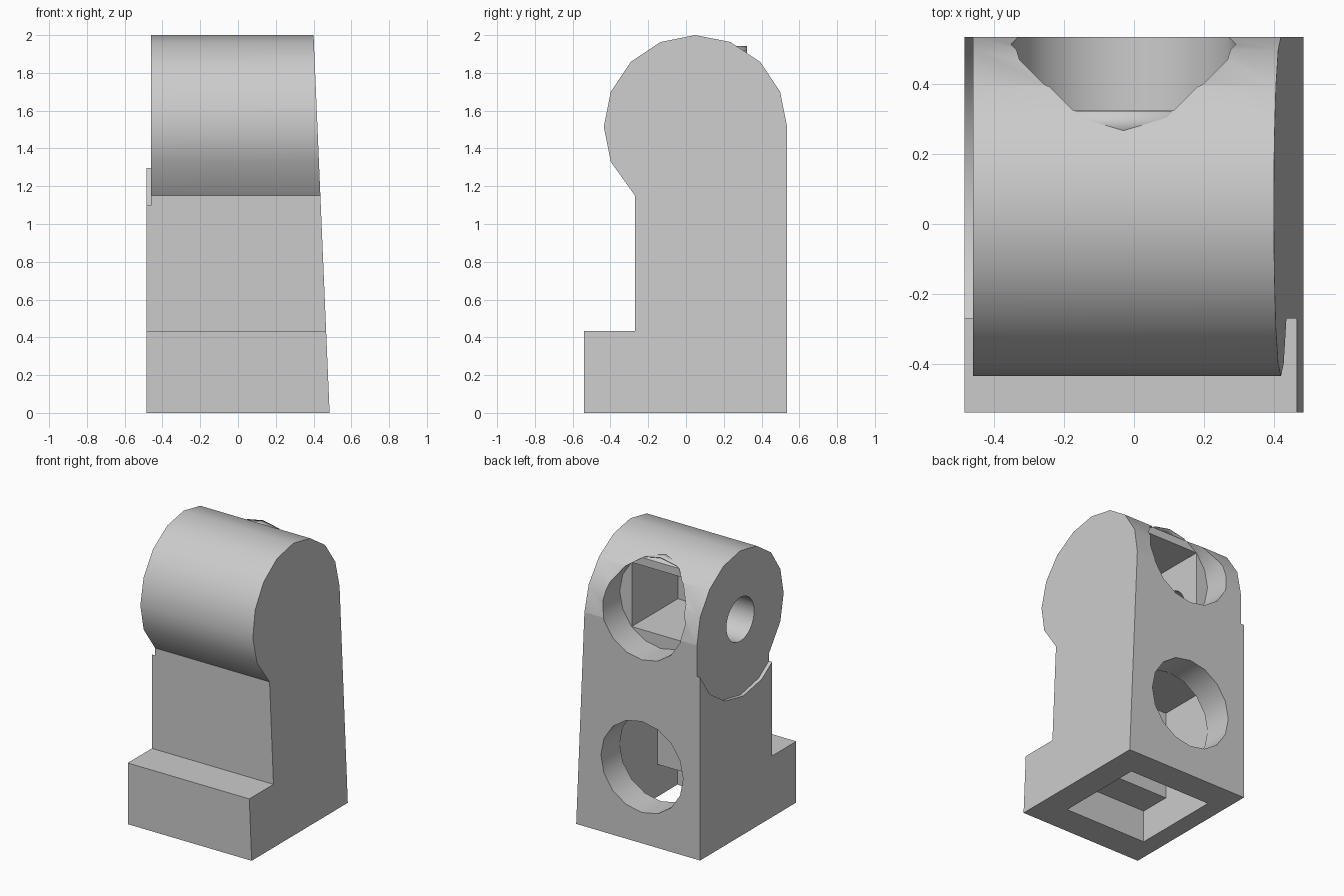
import bpy, bmesh, math
from mathutils import Vector

cube = bpy.data.objects.get("Cube")
if cube:
    bpy.data.objects.remove(cube, do_unlink=True)

# One plain grey for everything
grey = bpy.data.materials.new("light grey")
grey.use_nodes = True
grey.diffuse_color = (0.6, 0.6, 0.6, 1)
grey.node_tree.nodes["Principled BSDF"].inputs["Base Color"].default_value = (0.6, 0.6, 0.6, 1)

HUB = (0.05, 1.515)      # hip joint centre (y, z)
MID = -0.03              # x centre of the hollow
SOCKET = 0.322           # radius of the rear sockets
LOW, HIGH = 0.54, 1.62   # socket heights
STEP = math.pi / 8


def finish(name, bm):
    bmesh.ops.recalc_face_normals(bm, faces=bm.faces)
    mesh = bpy.data.meshes.new(name)
    bm.to_mesh(mesh)
    bm.free()
    mesh.materials.append(grey)
    ob = bpy.data.objects.new(name, mesh)
    bpy.context.collection.objects.link(ob)
    return ob


def prism(name, start, end):
    """Solid between two matching rings of points."""
    bm = bmesh.new()
    a = [bm.verts.new(p) for p in start]
    b = [bm.verts.new(p) for p in end]
    bm.faces.new(a)
    bm.faces.new(b)
    for i in range(len(a)):
        j = (i + 1) % len(a)
        bm.faces.new((a[i], a[j], b[j], b[i]))
    return finish(name, bm)


def ring(cu, cv, r, n=16):
    return [(cu + r * math.cos(2 * math.pi * i / n), cv + r * math.sin(2 * math.pi * i / n))
            for i in range(n)]


def along_x(name, pts, x0, x1):
    return prism(name, [(x0, y, z) for y, z in pts], [(x1, y, z) for y, z in pts])


def along_y(name, pts, y0, y1):
    return prism(name, [(x, y0, z) for x, z in pts], [(x, y1, z) for x, z in pts])


def box(name, half_x, y0, y1, z0, z1):
    a, b = MID - half_x, MID + half_x
    return along_y(name, [(a, z0), (b, z0), (b, z1), (a, z1)], y0, y1)


def cut(target, cutter):
    mod = target.modifiers.new("cut", "BOOLEAN")
    mod.operation = "DIFFERENCE"
    mod.solver = "EXACT"
    mod.object = cutter
    bpy.context.view_layer.update()
    result = bpy.data.meshes.new_from_object(
        target.evaluated_get(bpy.context.evaluated_depsgraph_get()))
    target.modifiers.clear()
    target.data = result
    bpy.data.objects.remove(cutter, do_unlink=True)


# Leg body: toe, shin and rounded hip, with the outer side leaning inward
hip = [(HUB[0] + 0.485 * math.cos(i * STEP), HUB[1] + 0.485 * math.sin(i * STEP)) for i in range(10)]
profile = [(-0.54, 0), (0.535, 0)] + hip + [(-0.27, 1.15), (-0.27, 0.433), (-0.54, 0.433)]
leg = prism("leg", [(-0.485, y, z) for y, z in profile],
            [(0.485 - 0.0425 * z, y, z) for y, z in profile])

# Shallow round recess on the inner side
cut(leg, along_x("recess_cutter", ring(*HUB, 0.535), -0.6, -0.46))

# Hollow shin and toe, open underneath, and hollow hip
cut(leg, box("shin_cutter", 0.325, -0.10, 0.325, -0.1, 0.865))
cut(leg, box("toe_cutter", 0.325, -0.325, 0, -0.1, 0.23))
cut(leg, box("hip_cutter", 0.227, -0.19, 0.33, HIGH - 0.227, HIGH + 0.227))

# Round sockets in the back
for z in (LOW, HIGH):
    cut(leg, along_y("socket_cutter", ring(MID, z, SOCKET), 0.325 if z == HIGH else 0.32, 0.7))

# Pin hole through the inner side
cut(leg, along_x("pin_cutter", ring(*HUB, 0.155, 32), -0.6, -0.2))

# Thin lip where the upper socket breaks through the rounded top
bm = bmesh.new()
arc = [(MID + SOCKET * math.sin(i * STEP), HIGH + SOCKET * math.cos(i * STEP)) for i in range(-2, 3)]
rows = [[bm.verts.new((x, y, z)) for x, z in arc] for y in (0.25, 0.324)]
for i in range(4):
    bm.faces.new((rows[0][i], rows[0][i + 1], rows[1][i + 1], rows[1][i]))
lip = finish("socket_lip", bm)
lip.modifiers.new("thickness", "SOLIDIFY").thickness = 0.004

# Smooth curved parts, keep large flat faces flat
for ob in (leg, lip):
    bpy.ops.object.select_all(action="DESELECT")
    ob.select_set(True)
    bpy.context.view_layer.objects.active = ob
    bpy.ops.object.shade_smooth_by_angle(angle=math.radians(30))
for face in leg.data.polygons:
    if max(abs(c) for c in face.normal) > 0.998:
        face.use_smooth = False
